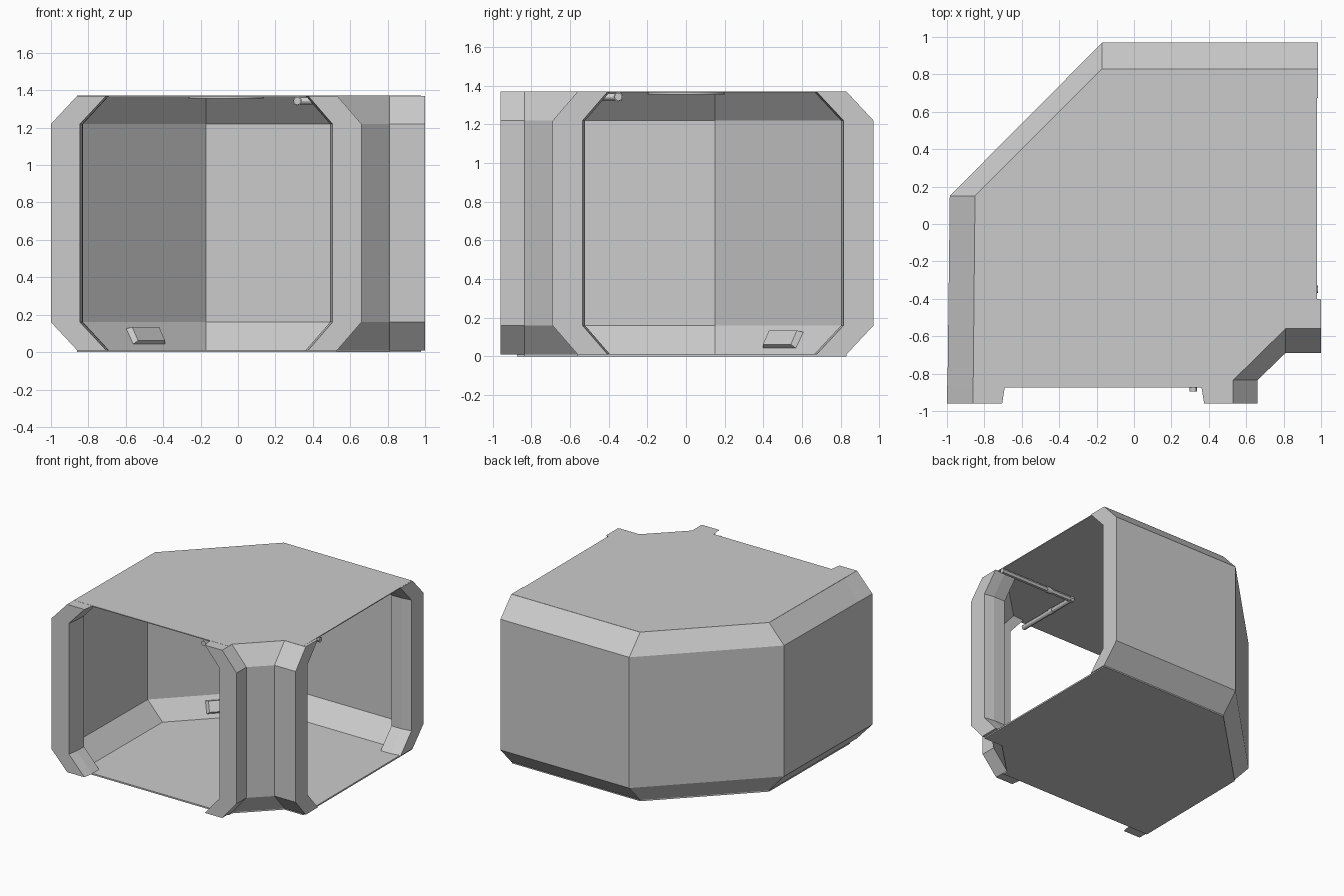
import bpy, bmesh
from mathutils import Vector, Matrix

if "Cube" in bpy.data.objects:
    bpy.data.objects.remove(bpy.data.objects["Cube"])

grey = bpy.data.materials.new("light_grey")
grey.use_nodes = True
COLOUR = (0.6, 0.6, 0.6, 1)
grey.diffuse_color = COLOUR
grey.node_tree.nodes["Principled BSDF"].inputs["Base Color"].default_value = COLOUR

FLOOR, LOW, HIGH, TOP = 0.01, 0.16, 1.22, 1.37
RIB, LIP, SKIN = 0.168, 0.155, 0.07


def finish(name, bm):
    bmesh.ops.recalc_face_normals(bm, faces=bm.faces)
    mesh = bpy.data.meshes.new(name)
    bm.to_mesh(mesh)
    bm.free()
    mesh.materials.append(grey)
    obj = bpy.data.objects.new(name, mesh)
    bpy.context.collection.objects.link(obj)
    return obj


def wall(name, stations):
    """Loft a bulging wall section; each station is edge point, outward axis, bulge, thickness."""
    bm = bmesh.new()
    rings = []
    for x, y, axis, bulge, thick in stations:
        p, n = Vector((x, y, 0)), Vector((*axis, 0))
        section = [(0, FLOOR), (bulge, LOW), (bulge, HIGH), (0, TOP)]
        section += [(out - thick, z) for out, z in reversed(section)]
        rings.append([bm.verts.new(p + n * out + Vector((0, 0, z))) for out, z in section])
    for a, b in zip(rings, rings[1:]):
        for i in range(len(a)):
            j = (i + 1) % len(a)
            bm.faces.new((a[i], a[j], b[j], b[i]))
    for ring in (rings[0], rings[-1]):
        for i in range(3):
            bm.faces.new((ring[i], ring[i + 1], ring[6 - i], ring[7 - i]))
    return finish(name, bm)


def slab(name, outline, bottom, top):
    bm = bmesh.new()
    face = bm.faces.new([bm.verts.new((x, y, bottom)) for x, y in outline])
    grown = bmesh.ops.extrude_face_region(bm, geom=[face])["geom"]
    bmesh.ops.translate(bm, vec=(0, 0, top - bottom),
                        verts=[v for v in grown if isinstance(v, bmesh.types.BMVert)])
    return finish(name, bm)


def rod(name, start, end, radius, sides=12):
    a, b = Vector(start), Vector(end)
    bm = bmesh.new()
    turn = (b - a).to_track_quat('Z', 'Y').to_matrix().to_4x4()
    bmesh.ops.create_cone(bm, cap_ends=True, segments=sides, radius1=radius, radius2=radius,
                          depth=(b - a).length, matrix=Matrix.Translation((a + b) / 2) @ turn)
    obj = finish(name, bm)
    bpy.context.view_layer.objects.active = obj
    obj.select_set(True)
    bpy.ops.object.shade_smooth_by_angle()
    obj.select_set(False)
    return obj


LEFT, BACK, RIGHT, FRONT = (-1, 0), (0, 1), (1, 0), (0, -1)

# Long outer wall with a thick rib at each doorway
wall("outer_wall", [
    (-0.86, -0.96, LEFT, 0.14, LIP),
    (-0.86, -0.88, LEFT, 0.139, RIB),
    (-0.858, -0.79, LEFT, 0.138, RIB),
    (-0.858, -0.785, LEFT, 0.138, SKIN),
    (-0.85, 0.15, LEFT, 0.135, SKIN),
    (-0.17, 0.83, BACK, 0.14, SKIN),
    (0.81, 0.83, BACK, 0.14, SKIN),
    (0.815, 0.83, BACK, 0.14, RIB),
    (0.905, 0.83, BACK, 0.14, RIB),
    (0.985, 0.83, BACK, 0.14, LIP)])

# Short wall round the inside corner
wall("corner_pillar", [
    (0.53, -0.96, RIGHT, 0.13, LIP),
    (0.53, -0.88, RIGHT, 0.13, RIB),
    (0.53, -0.84, RIGHT, 0.13, RIB),
    (0.53, -0.835, RIGHT, 0.13, SKIN),
    (0.81, -0.56, FRONT, 0.13, SKIN),
    (0.815, -0.56, FRONT, 0.13, RIB),
    (0.92, -0.56, FRONT, 0.13, RIB),
    (1.0, -0.56, FRONT, 0.13, LIP)])

# Floor and ceiling sheets
plan = [(-0.86, -0.875), (0.53, -0.875), (0.53, -0.835), (0.81, -0.56), (0.978, -0.56),
        (0.978, 0.83), (-0.17, 0.83), (-0.85, 0.15)]
slab("floor", plan, 0, 0.012)
slab("ceiling", plan, TOP - 0.006, TOP + 0.001)

# Round ceiling fitting
rod("ceiling_disc", (-0.065, 0, 1.356), (-0.065, 0, 1.366), 0.2, 32)

# Bent pipe under the ceiling, with a collar at each side of the bend
bend = Vector((0.317, -0.35, 1.343))
for side, end in (("front", Vector((0.317, -0.895, 1.343))), ("left", Vector((0.985, -0.35, 1.343)))):
    along = (end - bend).normalized()
    rod(side + "_pipe", bend - along * 0.018, end, 0.02)
    rod(side + "_pipe_collar", bend + along * 0.2, bend + along * 0.24, 0.024)

# Tapered panel on the diagonal skirting slope
bm = bmesh.new()
bmesh.ops.create_cube(bm, size=1)
for v in bm.verts:
    shrink = 0.8 if v.co.z > 0 else 1
    v.co = Vector((v.co.x * 0.255 * shrink, v.co.y * 0.105 * shrink, v.co.z * 0.04))
across = Vector((1, 1, 0)).normalized()
up = Vector((-0.07, 0.07, 0.16)).normalized()
frame = Matrix((across, up, across.cross(up))).transposed().to_4x4()
bm.transform(Matrix.Translation((-0.49, 0.498, 0.088)) @ frame)
finish("slope_panel", bm)
